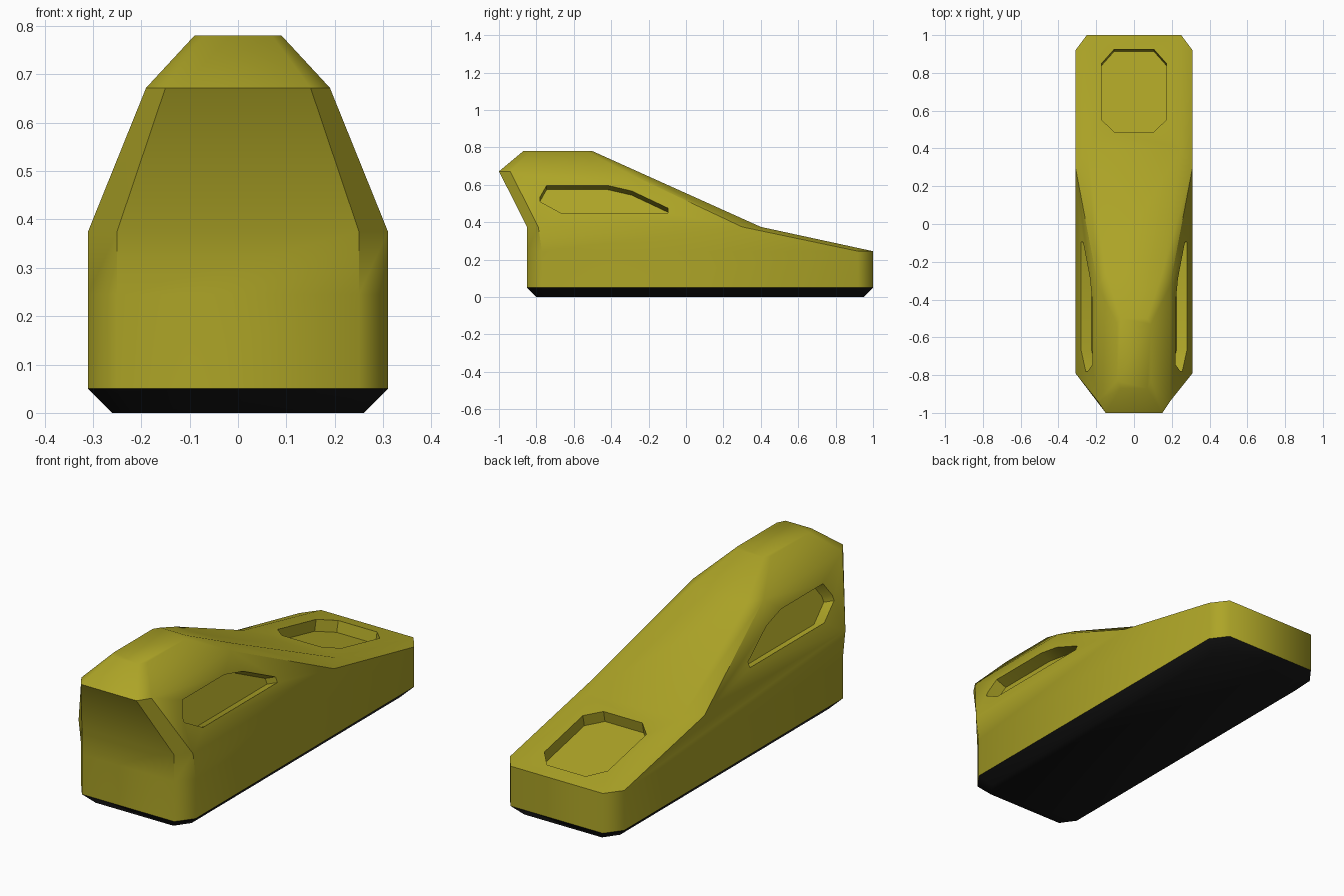
import bpy, bmesh, math
from mathutils import Vector

if "Cube" in bpy.data.objects:
    bpy.data.objects.remove(bpy.data.objects["Cube"])


def material(name, color):
    m = bpy.data.materials.new(name)
    m.diffuse_color = (*color, 1)
    m.use_nodes = True
    m.node_tree.nodes["Principled BSDF"].inputs["Base Color"].default_value = m.diffuse_color
    return m


def loft(name, rings, mat=None):
    """Closed solid skinned through rings with equal point counts."""
    bm = bmesh.new()
    vs = [[bm.verts.new(p) for p in r] for r in rings]
    n = len(rings[0])
    for a, b in zip(vs, vs[1:]):
        for i in range(n):
            j = (i + 1) % n
            bm.faces.new((a[i], a[j], b[j], b[i]))
    bm.faces.new(vs[0][::-1])
    bm.faces.new(vs[-1])
    bmesh.ops.recalc_face_normals(bm, faces=bm.faces)
    mesh = bpy.data.meshes.new(name)
    bm.to_mesh(mesh)
    bm.free()
    ob = bpy.data.objects.new(name, mesh)
    bpy.context.collection.objects.link(ob)
    if mat:
        mesh.materials.append(mat)
    return ob


def ring(z, x, y0, y1, cx, c0, c1):
    """Rectangle with chamfered corners: cx across, c0 / c1 along front / back."""
    half = [(x - cx, y0), (x, y0 + c0), (x, y1 - c1), (x - cx, y1)]
    pts = half + [(-px, py) for px, py in reversed(half)]
    return [(px, py, z) for px, py in pts]


def cutter(points, normal, depth):
    """Prism standing through a sloped face, used to carve a recess."""
    n = Vector(normal).normalized()
    ob = loft("recess_cutter", [[Vector(p) - n * depth for p in points],
                                [Vector(p) + n * 0.04 for p in points]])
    ob.hide_render = True
    return ob


def mark_sharp(ob, degrees):
    bm = bmesh.new()
    bm.from_mesh(ob.data)
    for f in bm.faces:
        f.smooth = True
    for e in bm.edges:
        a, b = (v.co for v in e.verts)
        # vertical corners of the lower body stay soft
        soft = (a - b).xy.length < 1e-4 and max(a.z, b.z) < 0.25
        e.smooth = soft or e.calc_face_angle(0) < math.radians(degrees)
    bm.to_mesh(ob.data)
    bm.free()


yellow = material("yellow_plastic", (0.42, 0.375, 0.02))
black = material("black_rubber", (0.008, 0.008, 0.008))

# Rubber sole
sole = loft("sole", [ring(0, 0.26, -0.80, 0.95, 0.05, 0.07, 0.07),
                     ring(0.05, 0.31, -0.85, 1.0, 0.06, 0.08, 0.08)], black)

# Wedge body with overhanging nose
body = loft("wedge_body", [
    ring(0.05, 0.31, -0.85, 1.0, 0.06, 0.08, 0.08),
    ring(0.245, 0.31, -0.85, 1.0, 0.06, 0.08, 0.08),
    ring(0.375, 0.31, -0.85, 0.40, 0.06, 0.06, 0.10),
    ring(0.672, 0.19, -1.0, -0.26, 0.04, 0.06, 0.07),
    ring(0.78, 0.09, -0.87, -0.50, 0.02, 0.04, 0.03)], yellow)

# Recess on the low rear slope
slope = 0.13 / 0.6
outline = [(x, y, 0.375 - (y - 0.4) * slope)
           for x, y, _ in (ring(0, 0.172, 0.488, 0.925, 0.067, 0.064, 0.075))]
cutters = [cutter(outline, (0, slope, 1), 0.055)]

# Recess on each slanted flank
lean = 0.12 / 0.297
flank = [(-0.78, 0.535), (-0.745, 0.597), (-0.42, 0.597), (-0.29, 0.567),
         (-0.095, 0.475), (-0.095, 0.45), (-0.67, 0.45), (-0.78, 0.51)]
for s in (1, -1):
    pts = [(s * (0.31 - (z - 0.375) * lean), y, z) for y, z in flank]
    cutters.append(cutter(pts, (s, 0, lean), 0.06))

# Carve the recesses
bpy.context.view_layer.objects.active = body
for c in cutters:
    mod = body.modifiers.new("recess", 'BOOLEAN')
    mod.operation = 'DIFFERENCE'
    mod.solver = 'EXACT'
    mod.object = c
    bpy.ops.object.modifier_apply(modifier=mod.name)
    bpy.data.objects.remove(c)

mark_sharp(body, 39)
mark_sharp(sole, 39)
